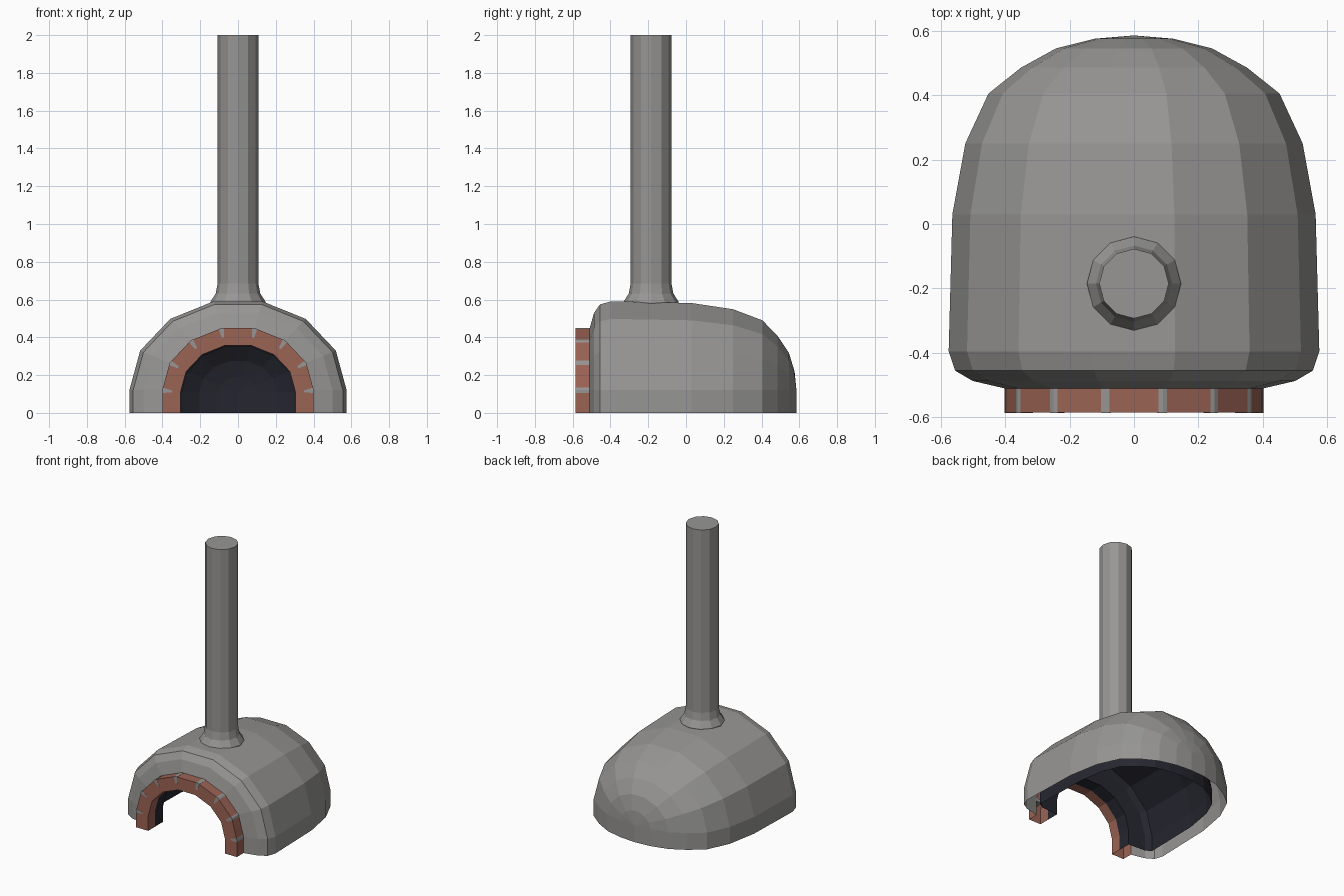
import bpy, bmesh, math
from mathutils import Vector

if "Cube" in bpy.data.objects:
    bpy.data.objects.remove(bpy.data.objects["Cube"])


def material(name, rgb):
    m = bpy.data.materials.new(name)
    m.diffuse_color = (*rgb, 1)
    m.use_nodes = True
    m.node_tree.nodes["Principled BSDF"].inputs["Base Color"].default_value = m.diffuse_color
    return m


GREY = material("grey plaster", (0.31, 0.305, 0.295))
BRICK = material("red brick", (0.33, 0.125, 0.09))
SOOT = material("dark soot", (0.019, 0.02, 0.029))

RX, RZ = 0.575, 0.483              # arch radii
FOOT, FOOT_IN = 0.12, 0.108        # straight foot heights, outside and inside


def finish(bm, name, mats, recalc=False):
    bmesh.ops.remove_doubles(bm, verts=bm.verts, dist=0.0005)
    if recalc:
        bmesh.ops.recalc_face_normals(bm, faces=bm.faces)
    me = bpy.data.meshes.new(name)
    bm.to_mesh(me)
    bm.free()
    for m in mats:
        me.materials.append(m)
    ob = bpy.data.objects.new(name, me)
    bpy.context.collection.objects.link(ob)
    return ob


def arch(s, foot):
    """Seven-sided arch on short straight feet, scaled by s."""
    pts = [(s * RX, 0)]
    for i in range(8):
        a = math.pi * i / 7
        pts.append((s * RX * math.cos(a), foot + s * RZ * math.sin(a)))
    return pts + [(-s * RX, 0)]


def bridge(bm, a, b, mat=0):
    for i in range(len(a) - 1):
        bm.faces.new((a[i], a[i + 1], b[i + 1], b[i])).material_index = mat


def loft(bm, rows, mat=0):
    """Skin arches given as (y, scale, foot)."""
    rings = [[bm.verts.new((x, y, z)) for x, z in arch(s, f)] for y, s, f in rows]
    for a, b in zip(rings, rings[1:]):
        bridge(bm, a, b, mat)


# Oven dome: outer shell (back to front) and sooty inner shell (front to back)
outer = [(0.585, 0), (0.575, 0.21), (0.545, 0.42), (0.485, 0.61), (0.405, 0.785),
         (0.25, 0.91), (0.03, 0.98), (-0.395, 1), (-0.455, 0.965),
         (-0.487, 0.87), (-0.51, 0.697)]
inner = [(-0.51, 0.53), (-0.418, 0.53), (-0.41, 0.76), (-0.385, 0.83),
         (0.02, 0.815), (0.215, 0.757), (0.335, 0.665), (0.41, 0.51),
         (0.46, 0.355), (0.482, 0.18), (0.49, 0)]
bm = bmesh.new()
loft(bm, [(y, s, FOOT) for y, s in outer])
loft(bm, [(y, s, FOOT_IN) for y, s in inner], 1)
finish(bm, "oven_dome", [GREY, SOOT])

# Brick arch around the mouth, open underneath like the dome
bm = bmesh.new()
loft(bm, [(-0.51, 0.697, FOOT), (-0.585, 0.697, FOOT),
          (-0.585, 0.53, FOOT_IN), (-0.51, 0.53, FOOT_IN)])
finish(bm, "brick_arch", [BRICK])

# Mortar joints wrapped over the arch corners
bm = bmesh.new()
line = [Vector((x, 0, z)) for x, z in arch(0.697, FOOT)]
for i in range(1, 9):
    p = line[i]
    u = (line[i - 1] - p).normalized()
    v = (line[i + 1] - p).normalized()
    n = -(u + v).normalized()
    prof = [p + u * 0.014 + n * 0.001, p + n * 0.001, p + v * 0.014 + n * 0.001,
            p + v * 0.006 - n * 0.05, p + u * 0.006 - n * 0.05]
    f, b = ([bm.verts.new(q + Vector((0, y, 0))) for q in prof]
            for y in (-0.586, -0.51))
    bm.faces.new(f)
    bm.faces.new(b)
    bridge(bm, f + f[:1], b + b[:1])
finish(bm, "mortar_joints", [GREY], recalc=True)

# Chimney with a flared foot
bm = bmesh.new()
prev = None
for r, z in ((0.146, 0.56), (0.146, 0.588), (0.118, 0.632), (0.108, 0.685), (0.108, 2)):
    cur = [bm.verts.new((r * math.cos(k * math.pi / 6),
                         -0.185 + r * math.sin(k * math.pi / 6), z)) for k in range(12)]
    if prev:
        bridge(bm, prev + prev[:1], cur + cur[:1])
    prev = cur
bm.faces.new(prev)
finish(bm, "chimney", [GREY])
